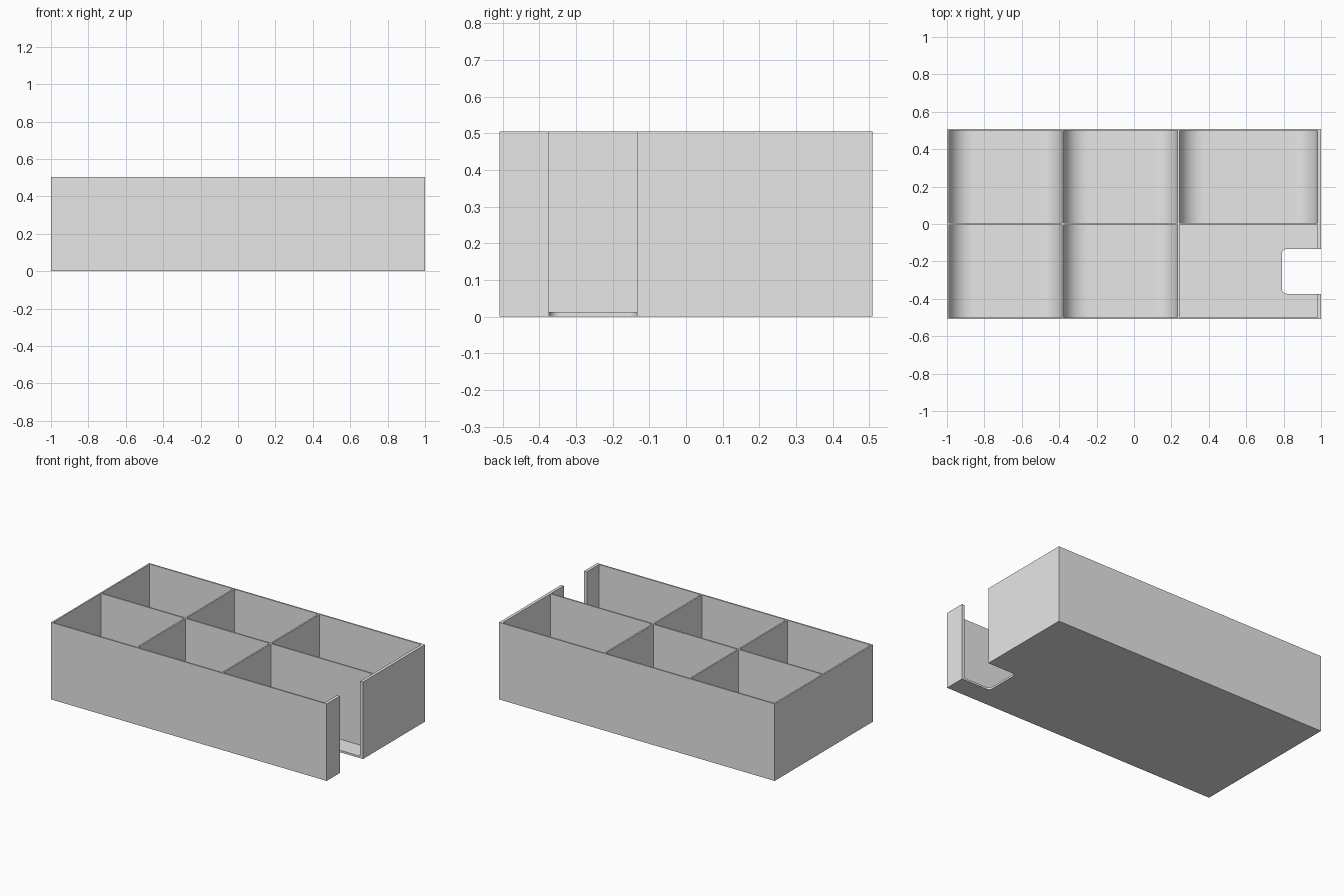
import bpy, bmesh
from math import sin, cos, pi
from mathutils import Vector

cube = bpy.data.objects.get("Cube")
if cube:
    bpy.data.objects.remove(cube, do_unlink=True)

HX, HY, H = 1.0, 0.509, 0.505        # half length, half width, height
WALL, END, FLOOR = 0.01, 0.02, 0.013  # wall, thick end wall and floor thickness
NOTCH_Y0, NOTCH_Y1, NOTCH_X = -0.373, -0.133, 0.79
RADIUS = 0.125                        # scooped cell edges
DIVIDERS = (-0.381, 0.238)

grey = bpy.data.materials.new("plain grey")
grey.use_nodes = True
grey.diffuse_color = (0.8, 0.8, 0.8, 1)
grey.node_tree.nodes["Principled BSDF"].inputs["Base Color"].default_value = (0.8, 0.8, 0.8, 1)


def prism(name, points, direction, smooth=False):
    """Extrude a flat outline along a direction."""
    bm = bmesh.new()
    face = bm.faces.new([bm.verts.new(p) for p in points])
    grown = bmesh.ops.extrude_face_region(bm, geom=[face])["geom"]
    verts = [g for g in grown if isinstance(g, bmesh.types.BMVert)]
    bmesh.ops.translate(bm, verts=verts, vec=Vector(direction))
    bmesh.ops.recalc_face_normals(bm, faces=bm.faces)
    mesh = bpy.data.meshes.new(name)
    bm.to_mesh(mesh)
    bm.free()
    mesh.materials.append(grey)
    obj = bpy.data.objects.new(name, mesh)
    bpy.context.collection.objects.link(obj)
    if smooth:
        bpy.ops.object.select_all(action="DESELECT")
        obj.select_set(True)
        bpy.context.view_layer.objects.active = obj
        bpy.ops.object.shade_smooth_by_angle(angle=pi / 6)
    return obj


def wall(name, x0, x1, y0, y1):
    corners = [(x0, y0, FLOOR), (x1, y0, FLOOR), (x1, y1, FLOOR), (x0, y1, FLOOR)]
    return prism(name, corners, (0, 0, H - FLOOR))


def arc(cx, cy, r, start, end, steps):
    return [(cx + r * cos(start + (end - start) * i / steps),
             cy + r * sin(start + (end - start) * i / steps)) for i in range(steps + 1)]


# Floor with a finger notch that has rounded inner corners
r = 0.03
outline = [(-HX, -HY), (HX, -HY), (HX, NOTCH_Y0)]
outline += arc(NOTCH_X + r, NOTCH_Y0 + r, r, -pi / 2, -pi, 8)
outline += arc(NOTCH_X + r, NOTCH_Y1 - r, r, pi, pi / 2, 8)
outline += [(HX, NOTCH_Y1), (HX, HY), (-HX, HY)]
prism("floor", [(x, y, 0) for x, y in outline], (0, 0, FLOOR))

# Outer walls, the right one split by the notch
inner_y = HY - WALL
wall("front_wall", -HX, HX, -HY, -inner_y)
wall("back_wall", -HX, HX, inner_y, HY)
wall("end_wall", -HX, -HX + WALL, -inner_y, inner_y)
wall("notched_wall_front", HX - END, HX, -inner_y, NOTCH_Y0)
wall("notched_wall_back", HX - END, HX, NOTCH_Y1, inner_y)

# Dividers
half = WALL / 2
wall("long_divider", -HX + WALL, HX - END, -half, half)
rows = {"front": (-inner_y, -half), "back": (half, inner_y)}
for row, (y0, y1) in rows.items():
    for i, x in enumerate(DIVIDERS):
        wall(f"{row}_divider_{i + 1}", x - half, x + half, y0, y1)


# Concave scoops along both ends of each cell, except the notched one
def scoop(name, x, side, y0, y1):
    curve = arc(RADIUS, RADIUS, RADIUS, pi * 1.5, pi, 16)
    points = [(x, y0, FLOOR)] + [(x + side * u, y0, FLOOR + v) for u, v in curve]
    prism(name, points, (0, y1 - y0, 0), smooth=True)


starts = [-HX + WALL] + [x + half for x in DIVIDERS]
ends = [x - half for x in DIVIDERS] + [HX - END]
for row, (y0, y1) in rows.items():
    for i, (x0, x1) in enumerate(zip(starts, ends)):
        if row == "front" and i == len(DIVIDERS):
            continue
        scoop(f"{row}_scoop_{i + 1}_left", x0, 1, y0, y1)
        scoop(f"{row}_scoop_{i + 1}_right", x1, -1, y0, y1)
